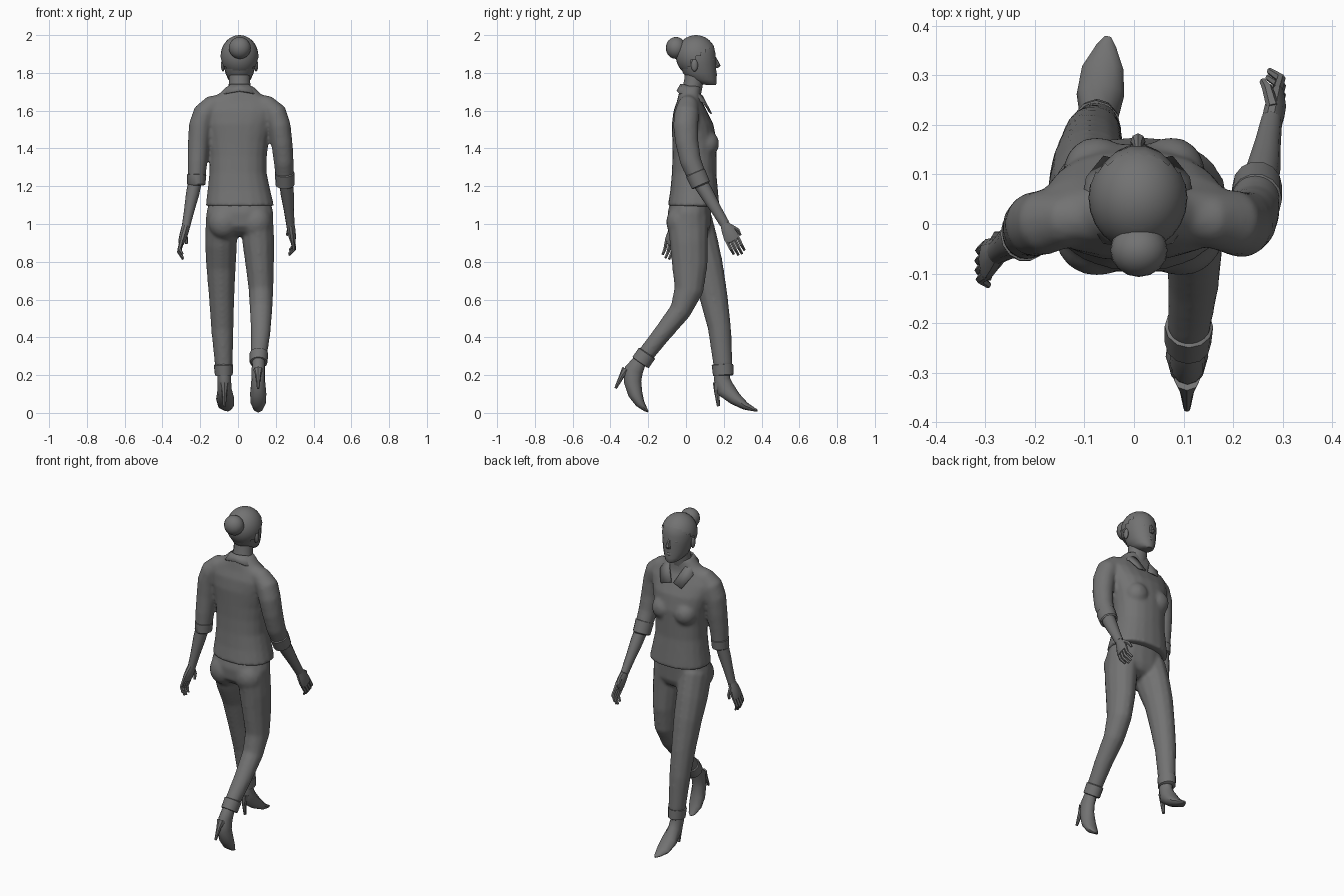
import bpy, bmesh, math
from mathutils import Vector, Matrix

grey = bpy.data.materials.new("dark_grey")
grey.diffuse_color = (.17, .17, .17, 1)


def finish(name, bm):
    bmesh.ops.recalc_face_normals(bm, faces=bm.faces)
    me = bpy.data.meshes.new(name)
    bm.to_mesh(me)
    bm.free()
    me.materials.append(grey)
    ob = bpy.data.objects.new(name, me)
    bpy.context.collection.objects.link(ob)
    return ob


def loft(name, rings, n=14, flat=False, power=1.0):
    """Skin elliptical sections (x, y, z, rx, ry); sections follow the path unless flat."""
    bm = bmesh.new()
    pts = [Vector(r[:3]) for r in rings]
    loops = []
    for i, r in enumerate(rings):
        t = (pts[min(i + 1, len(pts) - 1)] - pts[max(i - 1, 0)]).normalized()
        if flat:
            t = Vector((0, 0, -1))
        u = (Vector((1, 0, 0)) - t * t.x).normalized()
        v = u.cross(t)
        loop = []
        for k in range(n):
            a = 2 * math.pi * k / n
            c, s = (math.copysign(abs(f) ** power, f) for f in (math.cos(a), math.sin(a)))
            loop.append(bm.verts.new(pts[i] + u * c * r[3] + v * s * r[4]))
        loops.append(loop)
    for a, b in zip(loops, loops[1:]):
        for k in range(n):
            bm.faces.new((a[k], a[(k + 1) % n], b[(k + 1) % n], b[k]))
    bm.faces.new(loops[0])
    bm.faces.new(loops[-1])
    return finish(name, bm)


def ball(name, loc, rad, keep=None, seg=16):
    bm = bmesh.new()
    bmesh.ops.create_uvsphere(bm, u_segments=seg, v_segments=seg * 3 // 4, radius=1,
                              matrix=Matrix.Translation(loc) @ Matrix.Diagonal((*rad, 1)))
    if keep:
        bmesh.ops.delete(bm, geom=[v for v in bm.verts if not keep(v.co)], context='VERTS')
    return finish(name, bm)


def blend(parts):
    """Join overlapping parts into one softly blended skin."""
    bpy.ops.object.select_all(action='DESELECT')
    for p in parts:
        p.select_set(True)
    bpy.context.view_layer.objects.active = parts[0]
    bpy.ops.object.join()
    m = parts[0].modifiers.new("fuse", 'REMESH')
    m.mode, m.voxel_size, m.use_smooth_shade = 'VOXEL', .01, True
    m = parts[0].modifiers.new("soften", 'SMOOTH')
    m.factor, m.iterations = .5, 6


# Shirt body, bust and sleeves
blend([
    loft("shirt", [
        (.01, .04, 1.093, .182, .137), (.005, .043, 1.18, .166, .126), (0, .043, 1.27, .152, .118),
        (0, .045, 1.36, .153, .117), (0, .045, 1.44, .163, .118), (0, .035, 1.53, .185, .11),
        (.005, .022, 1.60, .205, .088), (.008, .018, 1.65, .182, .066), (.01, .02, 1.685, .115, .06),
        (.01, .025, 1.73, .07, .054)], 20, True, .88),
    ball("bust", (.075, .11, 1.425), (.068, .066, .07)), ball("bust", (-.075, .11, 1.425), (.068, .066, .07)),
    loft("right_sleeve", [
        (.09, .015, 1.64, .05, .05), (.15, .01, 1.625, .058, .056), (.198, .004, 1.585, .062, .066),
        (.218, -.002, 1.52, .061, .067), (.232, .005, 1.43, .057, .062), (.242, .025, 1.33, .053, .057),
        (.248, .07, 1.225, .047, .05)]),
    loft("left_sleeve", [
        (-.08, .015, 1.64, .05, .05), (-.135, .01, 1.625, .058, .056), (-.178, .004, 1.585, .062, .066),
        (-.2, 0, 1.52, .061, .066), (-.209, -.005, 1.43, .057, .062), (-.215, -.015, 1.33, .053, .057),
        (-.22, -.022, 1.225, .046, .05)])])

# Rolled sleeve cuffs
loft("right_sleeve_cuff", [(.247, .048, 1.275, .045, .05), (.247, .05, 1.27, .052, .056),
                           (.249, .078, 1.207, .05, .053), (.249, .08, 1.202, .044, .046)])
loft("left_sleeve_cuff", [(-.219, -.02, 1.265, .044, .048), (-.219, -.02, 1.26, .051, .055),
                          (-.221, -.023, 1.21, .048, .053), (-.221, -.023, 1.205, .042, .046)])

# Collar with lapels, one half mirrored
bm = bmesh.new()
inner = [(0, -.03, 1.742), (.045, -.018, 1.742), (.068, .035, 1.725), (.048, .088, 1.68), (.008, .124, 1.60)]
outer = [(0, -.05, 1.705), (.07, -.04, 1.695), (.115, .03, 1.675), (.105, .095, 1.645), (.07, .138, 1.585)]
a, b = ([bm.verts.new(p) for p in row] for row in (inner, outer))
for i in range(4):
    bm.faces.new((a[i], a[i + 1], b[i + 1], b[i]))
collar = finish("collar", bm)
collar.location.x = .008
collar.modifiers.new("mirror", 'MIRROR')
collar.modifiers.new("thick", 'SOLIDIFY').thickness = .008

# Neck and head
loft("neck", [(.01, .02, 1.66, .068, .055), (.008, .04, 1.75, .056, .052), (.008, .05, 1.82, .058, .055)])
loft("head", [
    (.008, .135, 1.735, .022, .022), (.008, .115, 1.745, .042, .048), (.008, .088, 1.765, .06, .075),
    (.008, .072, 1.80, .075, .09), (.008, .062, 1.85, .086, .098), (.008, .056, 1.90, .092, .102),
    (.008, .053, 1.945, .083, .095), (.008, .053, 1.98, .055, .062), (.008, .053, 1.994, .02, .025)], 18, True)
ball("hair", (.008, .053, 1.89), (.1, .107, .11), lambda c: c.z > 1.805 + c.y * .95, 24)
ball("hair_bun", (.01, -.053, 1.932), (.058, .054, .058))
loft("nose", [(.008, .148, 1.885, .008, .01), (.008, .16, 1.86, .01, .012), (.008, .167, 1.838, .015, .016),
              (.008, .157, 1.825, .014, .011)], 8, True)
ball("lips", (.008, .15, 1.79), (.025, .015, .012), seg=10)
for s in (-1, 1):
    ball("ear", (.008 + s * .088, .045, 1.84), (.011, .018, .033), seg=10)
    ball("eye", (.008 + s * .034, .138, 1.87), (.016, .012, .009), seg=10)


# Forearms, palms and fingers
def hand(side, elbow, wrist, palm, curl):
    e, w, p = Vector(elbow), Vector(wrist), Vector(palm)
    loft(side + "_forearm", [(*e, .036, .042), (*e.lerp(w, .35), .035, .037), (*e.lerp(w, .7), .027, .029),
                             (*w, .022, .026)], 12)
    loft(side + "_palm", [(*w, .022, .025), (*w.lerp(p, .35), .022, .035), (*w.lerp(p, .75), .02, .042),
                          (*p, .014, .04)], 10)
    along = (p - w).normalized()
    across = Vector((1, 0, 0)).cross(along).normalized()
    c = Vector(curl)
    for i, length in enumerate((.078, .09, .088, .07)):
        base = p + across * (.03 - .02 * i)
        mid = base + along * length * .5
        tip = mid + (along + c).normalized() * length * .5
        loft(side + "_finger", [(*(base - along * .012), .011, .011), (*mid, .01, .0095), (*tip, .006, .007)], 6)
    base = w.lerp(p, .25) + across * .022
    mid = base + (along + across * .7 + c * .5) * .035
    loft(side + "_thumb", [(*base, .013, .015), (*mid, .011, .011), (*(mid + (along + c * .5) * .03), .007, .007)], 6)


hand("right", (.252, .06, 1.245), (.277, .205, 1.0), (.291, .25, .91), (-.9, .05, 0))
hand("left", (-.222, -.02, 1.25), (-.275, -.055, .99), (-.301, -.075, .895), (.8, -.2, 0))

# Trousers: seat, buttocks and both legs
blend([
    loft("trousers", [(.01, .03, 1.13, .16, .11), (.01, .018, 1.06, .178, .117), (.01, .018, .99, .178, .113),
                      (.01, .025, .955, .14, .09), (.01, .03, .935, .07, .05)], 18, True, .9),
    ball("buttock", (.095, -.03, 1.01), (.083, .075, .09)), ball("buttock", (-.075, -.03, 1.01), (.083, .075, .09)),
    loft("right_leg", [
        (.1, .01, 1.04, .085, .112), (.108, .015, .9, .085, .102), (.115, .02, .78, .075, .095),
        (.122, .015, .65, .066, .078), (.122, -.03, .54, .06, .058), (.12, -.125, .42, .052, .049),
        (.11, -.22, .3, .043, .045)], 12),
    loft("left_leg", [
        (-.085, .025, 1.04, .085, .11), (-.09, .07, .9, .085, .102), (-.09, .11, .78, .079, .087),
        (-.087, .145, .62, .068, .076), (-.083, .177, .45, .06, .062), (-.075, .197, .24, .047, .051)], 12)])
loft("right_trouser_cuff", [(.111, -.205, .318, .043, .046), (.111, -.207, .315, .049, .052),
                            (.109, -.24, .267, .047, .052), (.109, -.242, .264, .038, .042)], 12)
loft("left_trouser_cuff", [(-.077, .193, .258, .044, .048), (-.077, .193, .255, .051, .057),
                           (-.075, .198, .2, .047, .055), (-.075, .198, .197, .038, .044)], 12)

# High-heeled boots
loft("right_boot", [
    (.109, -.24, .285, .034, .034), (.108, -.277, .225, .036, .05), (.107, -.283, .165, .037, .046),
    (.107, -.268, .1, .043, .038), (.107, -.243, .05, .04, .025), (.107, -.212, .015, .023, .01),
    (.107, -.2, .006, .008, .004)], 12)
loft("right_heel", [(.107, -.315, .23, .026, .026), (.107, -.34, .195, .014, .014), (.107, -.373, .13, .007, .007)], 8)
loft("left_boot", [
    (-.073, .195, .24, .034, .038), (-.073, .19, .18, .036, .043), (-.071, .207, .127, .037, .05),
    (-.068, .26, .075, .048, .035), (-.063, .315, .036, .042, .021), (-.056, .36, .018, .02, .01),
    (-.053, .378, .013, .007, .005)], 12)
loft("left_heel", [(-.072, .167, .16, .026, .025), (-.072, .163, .11, .014, .014), (-.072, .172, .035, .008, .008)], 8)

# Smooth shading with sharp edges kept
bpy.ops.object.select_all(action='DESELECT')
for ob in bpy.context.collection.objects:
    ob.select_set(ob.name not in ("shirt", "trousers"))
bpy.context.view_layer.objects.active = collar
bpy.ops.object.shade_smooth_by_angle(angle=math.radians(40))
